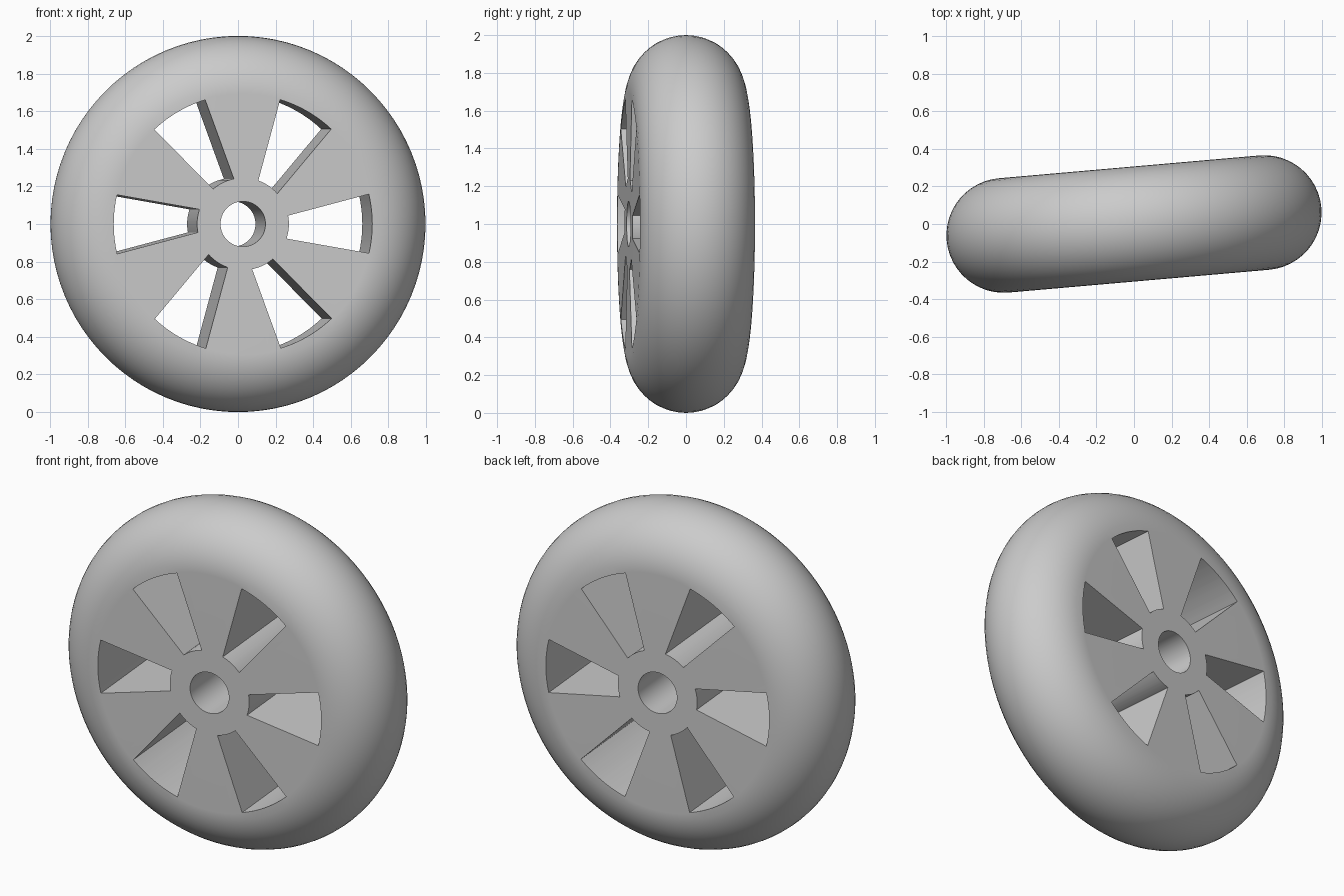
import bpy, bmesh
from math import radians, sin, cos, pi
from mathutils import Matrix

if "Cube" in bpy.data.objects:
    bpy.data.objects.remove(bpy.data.objects["Cube"])

SEGMENTS = 96
TYRE_R = 0.305       # radius of the rounded rim, also half the width
RIM_R = 0.695        # where the flat sides end
BORE_R = 0.12
TURN = Matrix.Translation((0, 0, 1)) @ Matrix.Rotation(radians(5), 4, "Z")

grey = bpy.data.materials.new("light grey")
grey.use_nodes = True
grey.diffuse_color = (0.6, 0.6, 0.6, 1)
grey.node_tree.nodes["Principled BSDF"].inputs["Base Color"].default_value = grey.diffuse_color


def make_object(name, bm):
    bmesh.ops.recalc_face_normals(bm, faces=bm.faces[:])
    mesh = bpy.data.meshes.new(name)
    bm.to_mesh(mesh)
    bm.free()
    mesh.materials.append(grey)
    obj = bpy.data.objects.new(name, mesh)
    bpy.context.collection.objects.link(obj)
    obj.matrix_world = TURN
    return obj


def wheel_body():
    # Closed section (radius, y): bore wall, flat sides and half-round rim
    steps = 24
    section = [(BORE_R, TYRE_R), (BORE_R, -TYRE_R)]
    for i in range(steps + 1):
        a = -pi / 2 + pi * i / steps
        section.append((RIM_R + TYRE_R * cos(a), TYRE_R * sin(a)))
    bm = bmesh.new()
    rings = []
    for s in range(SEGMENTS):
        t = 2 * pi * s / SEGMENTS
        rings.append([bm.verts.new((r * cos(t), y, r * sin(t))) for r, y in section])
    for s in range(SEGMENTS):
        a, b = rings[s], rings[(s + 1) % SEGMENTS]
        for i in range(len(section)):
            j = (i + 1) % len(section)
            bm.faces.new((a[i], a[j], b[j], b[i]))
    return make_object("wheel", bm)


def window_cutters():
    # Six slightly skewed openings between the spokes
    def arc(radius, start, end, n=10):
        angles = [radians(start + (end - start) * i / n) for i in range(n + 1)]
        return [(radius * cos(a), radius * sin(a)) for a in angles]

    outline = arc(0.245, -18.5, 10.5) + arc(0.69, 13.3, -13)
    bm = bmesh.new()
    for k in range(6):
        spin = Matrix.Rotation(radians(-60 * k), 4, "Y")
        front = [bm.verts.new(spin @ Matrix.Translation((x, -0.5, z)).translation) for x, z in outline]
        back = [bm.verts.new((v.co.x, 0.5, v.co.z)) for v in front]
        bm.faces.new(front)
        bm.faces.new(back[::-1])
        for i in range(len(front)):
            j = (i + 1) % len(front)
            bm.faces.new((front[i], back[i], back[j], front[j]))
    cutter = make_object("window_cutters", bm)
    cutter.hide_render = True
    return cutter


wheel = wheel_body()
cutter = window_cutters()

# Cut the openings, then drop the cutter
bpy.ops.object.select_all(action="DESELECT")
bpy.context.view_layer.objects.active = wheel
wheel.select_set(True)
cut = wheel.modifiers.new("windows", "BOOLEAN")
cut.operation = "DIFFERENCE"
cut.solver = "EXACT"
cut.object = cutter
bpy.ops.object.modifier_apply(modifier=cut.name)
bpy.data.objects.remove(cutter)

# Smooth rim with crisp window and bore edges
bpy.ops.object.shade_smooth_by_angle(angle=radians(30))
weighted = wheel.modifiers.new("flat_sides", "WEIGHTED_NORMAL")
weighted.keep_sharp = True
